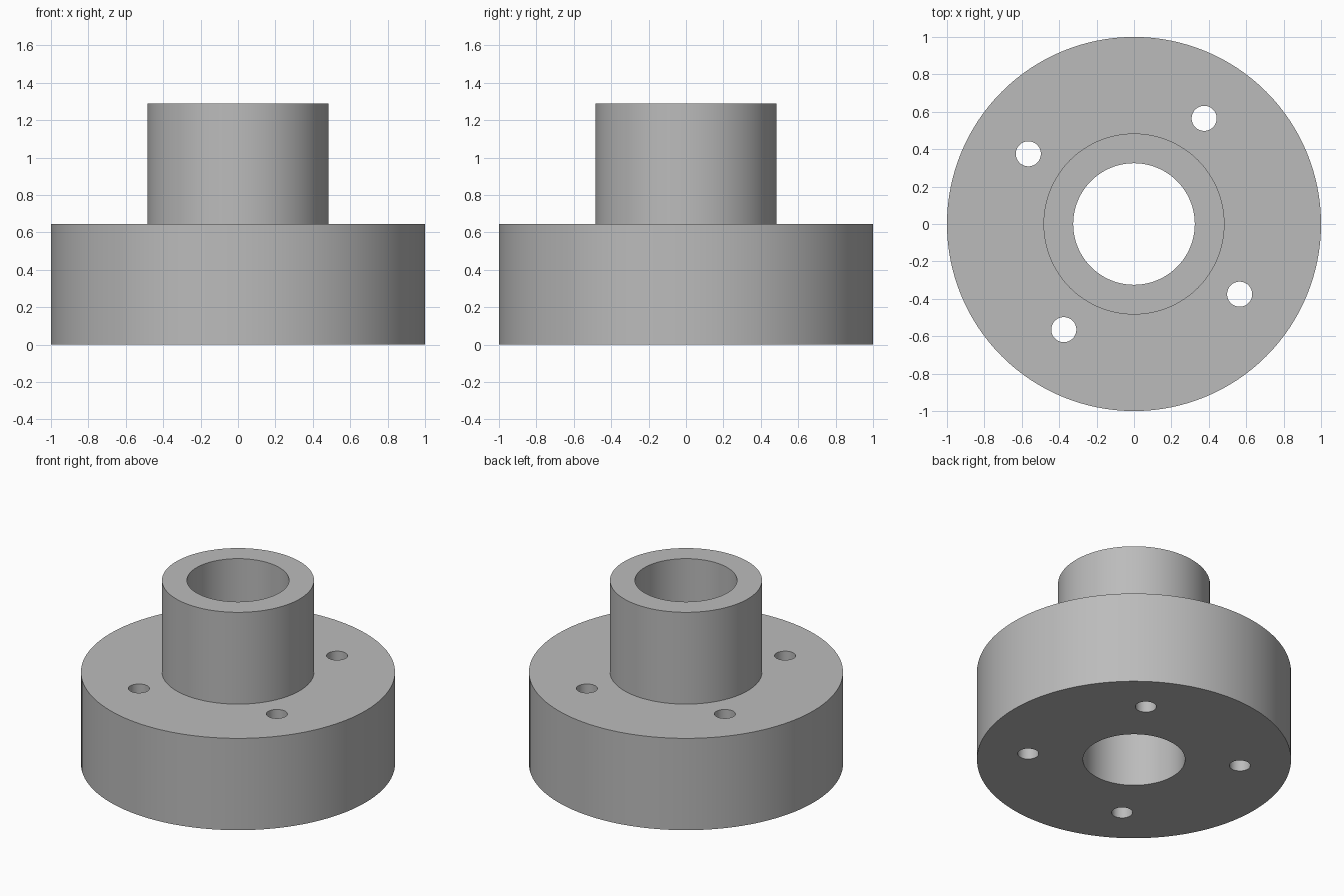
import bpy
import bmesh
from math import cos, sin, pi, radians

SEGMENTS = 128
OUTER_R, HUB_R, BORE_R = 1.0, 0.484, 0.325
FLANGE_TOP, HUB_TOP = 0.645, 1.29
BOLT_CIRCLE_R, BOLT_R, BOLT_ANGLE = 0.678, 0.067, radians(56.4)

if "Cube" in bpy.data.objects:
    bpy.data.objects.remove(bpy.data.objects["Cube"])

# Single plain grey metal
grey = bpy.data.materials.new("grey_metal")
grey.use_nodes = True
colour = (0.5, 0.5, 0.5, 1.0)
grey.diffuse_color = colour
grey.node_tree.nodes["Principled BSDF"].inputs["Base Color"].default_value = colour


def lathe(name, profile):
    """Revolve a closed (radius, height) outline around the z axis."""
    bm = bmesh.new()
    rings = []
    for i in range(SEGMENTS):
        a = 2 * pi * i / SEGMENTS
        rings.append([bm.verts.new((r * cos(a), r * sin(a), z)) for r, z in profile])
    n = len(profile)
    for i in range(SEGMENTS):
        a, b = rings[i], rings[(i + 1) % SEGMENTS]
        for j in range(n):
            k = (j + 1) % n
            bm.faces.new((a[j], b[j], b[k], a[k]))
    bmesh.ops.recalc_face_normals(bm, faces=bm.faces)
    mesh = bpy.data.meshes.new(name)
    bm.to_mesh(mesh)
    bm.free()
    mesh.materials.append(grey)
    obj = bpy.data.objects.new(name, mesh)
    bpy.context.collection.objects.link(obj)
    return obj


# Flange and hub with a through bore
body = lathe("flanged_hub", [
    (BORE_R, 0), (OUTER_R, 0), (OUTER_R, FLANGE_TOP),
    (HUB_R, FLANGE_TOP), (HUB_R, HUB_TOP), (BORE_R, HUB_TOP),
])
bpy.context.view_layer.objects.active = body
body.select_set(True)

# Four bolt holes, evenly spaced
for i in range(4):
    a = BOLT_ANGLE + i * pi / 2
    bpy.ops.mesh.primitive_cylinder_add(
        vertices=48, radius=BOLT_R, depth=2 * FLANGE_TOP,
        location=(BOLT_CIRCLE_R * cos(a), BOLT_CIRCLE_R * sin(a), FLANGE_TOP / 2))
    cutter = bpy.context.object
    cutter.name = "bolt_hole_cutter"
    cutter.hide_render = True
    cutter.data.materials.append(grey)
    bpy.ops.object.select_all(action="DESELECT")
    body.select_set(True)
    bpy.context.view_layer.objects.active = body
    cut = body.modifiers.new("bolt_hole", "BOOLEAN")
    cut.operation = "DIFFERENCE"
    cut.solver = "EXACT"
    cut.object = cutter
    bpy.ops.object.modifier_apply(modifier=cut.name)
    bpy.data.objects.remove(cutter)

# Round walls smooth, rims crisp
bpy.ops.object.shade_smooth_by_angle(angle=radians(30))
